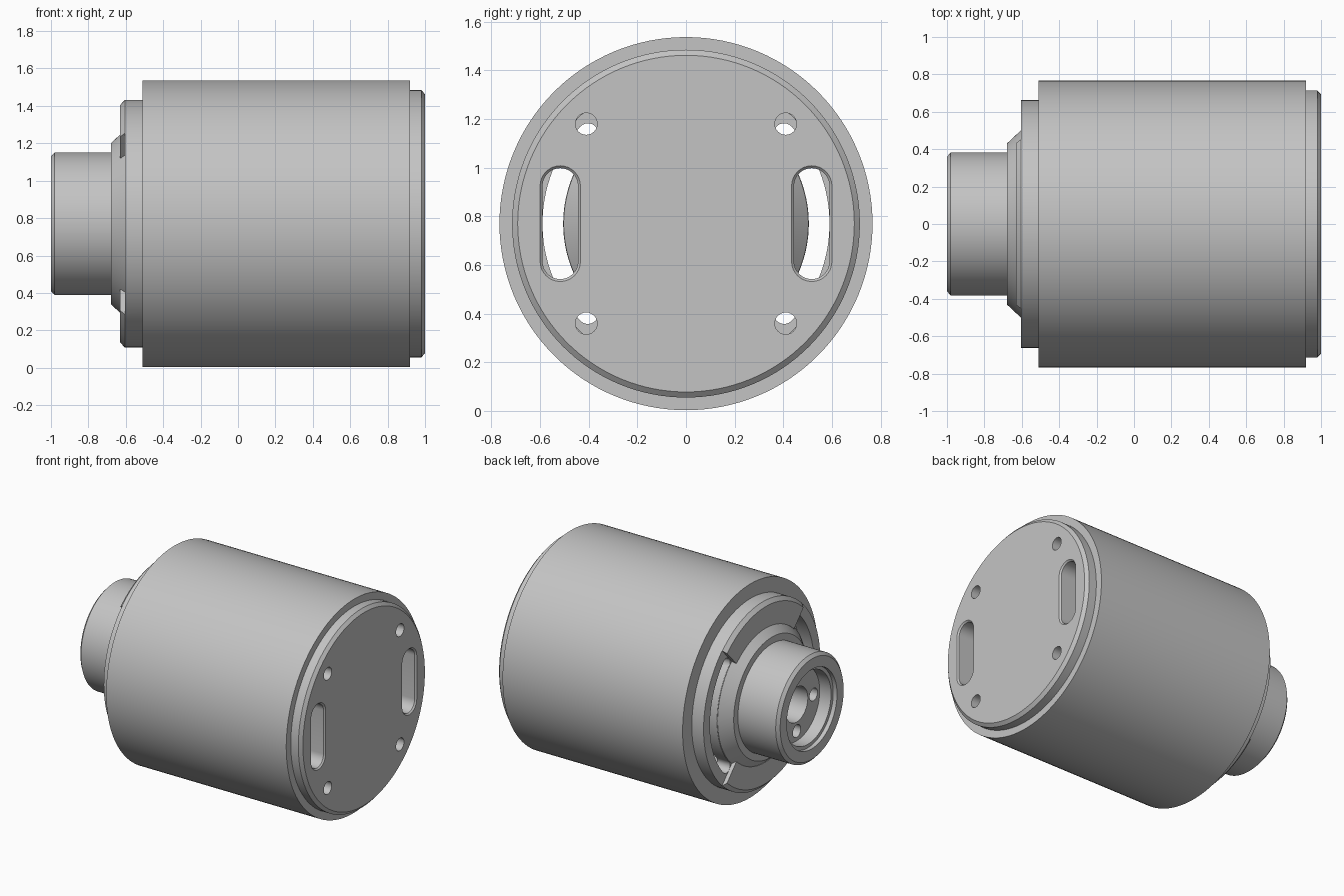
import bpy
import bmesh
from math import cos, sin, pi, radians

if "Cube" in bpy.data.objects:
    bpy.data.objects.remove(bpy.data.objects["Cube"], do_unlink=True)

AXIS_Z = 0.77

grey = bpy.data.materials.new("metal grey")
grey.use_nodes = True
COLOUR = (0.55, 0.55, 0.55, 1)
grey.diffuse_color = COLOUR
grey.node_tree.nodes["Principled BSDF"].inputs["Base Color"].default_value = COLOUR


def loft(name, sections, ring=False):
    """Join (x, outline) sections; a ring closes on itself, a solid is capped."""
    bm = bmesh.new()
    loops = [[bm.verts.new((x, y, z + AXIS_Z)) for y, z in outline] for x, outline in sections]
    n = len(loops[0])
    pairs = list(zip(loops, loops[1:]))
    if ring:
        pairs.append((loops[-1], loops[0]))
    else:
        bm.faces.new(loops[0])
        bm.faces.new(loops[-1])
    for a, b in pairs:
        for i in range(n):
            j = (i + 1) % n
            bm.faces.new((a[i], a[j], b[j], b[i]))
    bmesh.ops.recalc_face_normals(bm, faces=bm.faces)
    mesh = bpy.data.meshes.new(name)
    bm.to_mesh(mesh)
    bm.free()
    mesh.materials.append(grey)
    obj = bpy.data.objects.new(name, mesh)
    bpy.context.collection.objects.link(obj)
    return obj


def arc(r, start, end, steps, cy=0, cz=0):
    angles = [radians(start + (end - start) * i / steps) for i in range(steps + 1)]
    return [(cy + r * cos(t), cz + r * sin(t)) for t in angles]


def circle(r, cy=0, cz=0, n=128):
    return arc(r, 0, 360, n, cy, cz)[:-1]


def lathe(name, profile, ring=False):
    return loft(name, [(x, circle(r)) for x, r in profile], ring)


def stadium(r, half, cy):
    return arc(r, 0, 180, 16, cy, half) + arc(r, 180, 360, 16, cy, -half)


def curved_slot(side):
    mid, r, a = 0.547, 0.043, 42.5
    ca, sa = mid * cos(radians(a)), mid * sin(radians(a))
    pts = arc(mid + r, -a, a, 32)
    pts += arc(r, a, a + 180, 10, ca, sa)[1:]
    pts += arc(mid - r, a, -a, 32)[1:]
    pts += arc(r, 180 - a, 360 - a, 10, ca, -sa)[1:-1]
    return [(side * y, z) for y, z in pts]


def sector(side):
    pts = arc(0.8, -47, 47, 24) + arc(0.4, 47, -47, 24)
    return [(side * y, z) for y, z in pts]


def drill(name, outline, x0, x1):
    return loft(name, [(x0, outline), (x1, outline)])


def cut(obj, cutters):
    bpy.context.view_layer.objects.active = obj
    for c in cutters:
        mod = obj.modifiers.new("cut", "BOOLEAN")
        mod.operation = "DIFFERENCE"
        mod.solver = "EXACT"
        mod.object = c
        bpy.ops.object.modifier_apply(modifier=mod.name)
        bpy.data.objects.remove(c, do_unlink=True)


# Outer tube
housing = lathe("housing", [(-0.51, 0.62), (-0.51, 0.767), (0.92, 0.767), (0.92, 0.62)], True)

# Mounting end with two straight slots and four screw holes
end_cap = lathe("end_cap", [(0.82, 0.70), (0.92, 0.70), (0.92, 0.715), (0.98, 0.715), (1.0, 0.692)])
cutters = []
for s in (-1, 1):
    cutters.append(loft("slot_cutter", [
        (0.7, stadium(0.073, 0.155, s * 0.517)),
        (0.99, stadium(0.073, 0.155, s * 0.517)),
        (1.01, stadium(0.093, 0.155, s * 0.517))]))
    for t in (-1, 1):
        cutters.append(drill("screw_cutter", circle(0.045, s * 0.41, t * 0.41, 24), 0.7, 1.1))
cut(end_cap, cutters)

# Stepped flange with curved side openings
flange = lathe("front_flange", [(-0.63, 0.48), (-0.63, 0.635), (-0.605, 0.662),
                                (-0.50, 0.662), (-0.50, 0.48)], True)
cutters = []
for s in (-1, 1):
    cutters.append(drill("recess_cutter", sector(s), -0.7, -0.603))
    cutters.append(drill("opening_cutter", curved_slot(s), -0.8, -0.4))
cut(flange, cutters)

# Central core, conical collar and output hub with a stepped socket
hub = lathe("output_hub", [(0.85, 0.42), (-0.42, 0.42), (-0.50, 0.503), (-0.60, 0.505),
                           (-0.68, 0.43), (-0.68, 0.382), (-0.98, 0.382), (-1.0, 0.36),
                           (-1.0, 0.285), (-0.97, 0.285), (-0.97, 0.26), (-0.88, 0.26)])
cutters = [drill("bore_cutter", circle(0.125, n=48), -1.1, -0.70)]
for k in range(4):
    t = k * pi / 2
    cutters.append(drill("pin_cutter", circle(0.045, 0.19 * cos(t), 0.19 * sin(t), 24), -1.1, -0.75))
cut(hub, cutters)

# Smooth round walls, crisp edges
bpy.ops.object.select_all(action="DESELECT")
for part in (housing, end_cap, flange, hub):
    part.select_set(True)
bpy.context.view_layer.objects.active = housing
bpy.ops.object.shade_smooth_by_angle(angle=radians(25))
